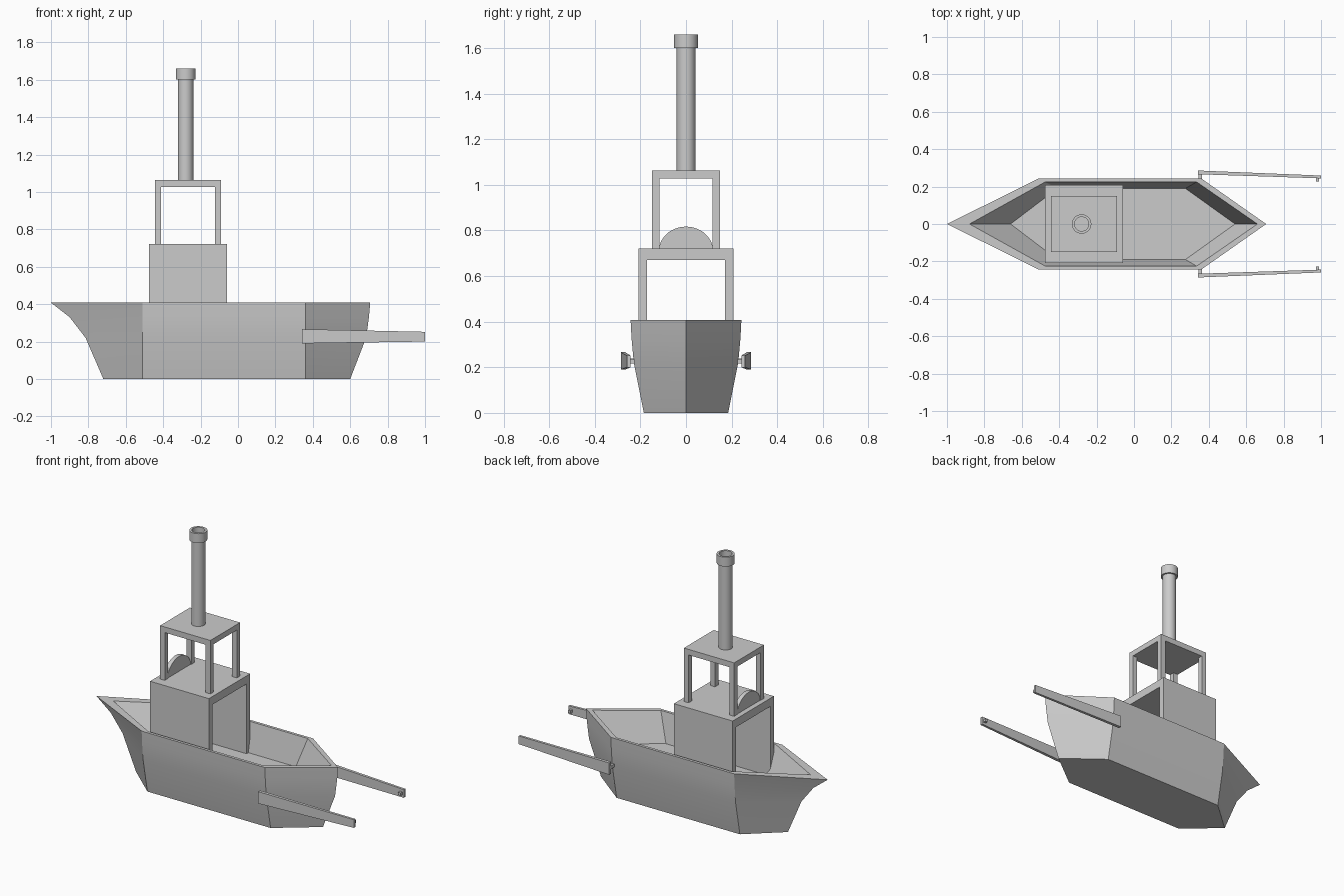
import bpy, bmesh, math
from mathutils import Vector

if "Cube" in bpy.data.objects:
    bpy.data.objects.remove(bpy.data.objects["Cube"])


def finish(name, bm, smooth=None):
    bmesh.ops.recalc_face_normals(bm, faces=bm.faces)
    me = bpy.data.meshes.new(name)
    bm.to_mesh(me)
    bm.free()
    ob = bpy.data.objects.new(name, me)
    bpy.context.collection.objects.link(ob)
    if smooth:
        bpy.ops.object.select_all(action='DESELECT')
        ob.select_set(True)
        bpy.context.view_layer.objects.active = ob
        bpy.ops.object.shade_smooth_by_angle(angle=math.radians(smooth))
    return ob


def loft(name, rings, smooth=None, closed=False):
    """Skin a list of point rings; cap the ends or join last to first."""
    bm = bmesh.new()
    vs = [[bm.verts.new(p) for p in r] for r in rings]
    n = len(vs[0])
    pairs = list(zip(vs, vs[1:])) + ([(vs[-1], vs[0])] if closed else [])
    for a, b in pairs:
        for i in range(n):
            j = (i + 1) % n
            bm.faces.new((a[i], a[j], b[j], b[i]))
    if not closed:
        bm.faces.new(vs[0])
        bm.faces.new(vs[-1])
    return finish(name, bm, smooth)


def box(name, x0, x1, y0, y1, z0, z1):
    return loft(name, [[(x0, y0, z), (x1, y0, z), (x1, y1, z), (x0, y1, z)] for z in (z0, z1)])


def hexagon(bow, fore, aft, stern, w, z):
    return [(bow, 0, z), (fore, -w, z), (aft, -w, z), (stern, 0, z), (aft, w, z), (fore, w, z)]


def circle(r, z, x=-0.28, n=32):
    return [(x + r * math.cos(2 * math.pi * i / n), r * math.sin(2 * math.pi * i / n), z) for i in range(n)]


# Hull: outer skin up to the rim, then down the inside to the deck
loft("hull", [
    hexagon(-0.72, -0.51, 0.36, 0.60, 0.185, 0),
    hexagon(-0.815, -0.51, 0.36, 0.685, 0.229, 0.22),
    hexagon(-0.90, -0.51, 0.36, 0.70, 0.239, 0.33),
    hexagon(-1.0, -0.51, 0.36, 0.707, 0.243, 0.408),
    hexagon(-0.88, -0.475, 0.335, 0.66, 0.225, 0.408),
    hexagon(-0.66, -0.41, 0.275, 0.54, 0.19, 0.225),
], smooth=25)

# Cabin: an arch open fore and aft
arch = [(-0.208, 0.225), (-0.208, 0.722), (0.208, 0.722), (0.208, 0.225),
        (0.172, 0.225), (0.172, 0.67), (-0.172, 0.67), (-0.172, 0.225)]
loft("cabin", [[(x, y, z) for y, z in arch] for x in (-0.475, -0.06)])

# Bridge posts and roof
for i, x in enumerate((-0.445, -0.123)):
    for j, y in enumerate((-0.15, 0.117)):
        box(f"bridge_post_{i}{j}", x, x + 0.033, y, y + 0.033, 0.72, 1.03)
box("bridge_roof", -0.445, -0.09, -0.15, 0.15, 1.027, 1.063)

# Half-disc helm standing on the cabin roof
half = [(0.119 * math.cos(math.pi * i / 24), 0.71 + 0.107 * math.sin(math.pi * i / 24)) for i in range(25)]
loft("helm_disc", [[(x, y, z) for y, z in half] for x in (-0.442, -0.416)], smooth=30)

# Chimney with hollow collar
loft("chimney", [circle(0.041, 1.05), circle(0.041, 1.61)], smooth=30)
loft("chimney_collar", [circle(0.038, 1.60), circle(0.052, 1.60), circle(0.052, 1.66),
                        circle(0.038, 1.66)], smooth=30, closed=True)

# Tapered side arms with pins at both ends
for s, side in ((-1, "right"), (1, "left")):
    ends = [(0.342, 0.266, 0.286, 0.19, 0.266), (1.0, 0.244, 0.259, 0.20, 0.252)]
    loft(f"{side}_arm", [[(x, s * y0, z0), (x, s * y1, z0), (x, s * y1, z1), (x, s * y0, z1)]
                         for x, y0, y1, z0, z1 in ends])
    box(f"{side}_arm_root_pin", 0.344, 0.364, s * 0.22, s * 0.27, 0.218, 0.238)
    box(f"{side}_arm_tip_pin", 0.972, 0.99, s * 0.226, s * 0.25, 0.217, 0.235)
